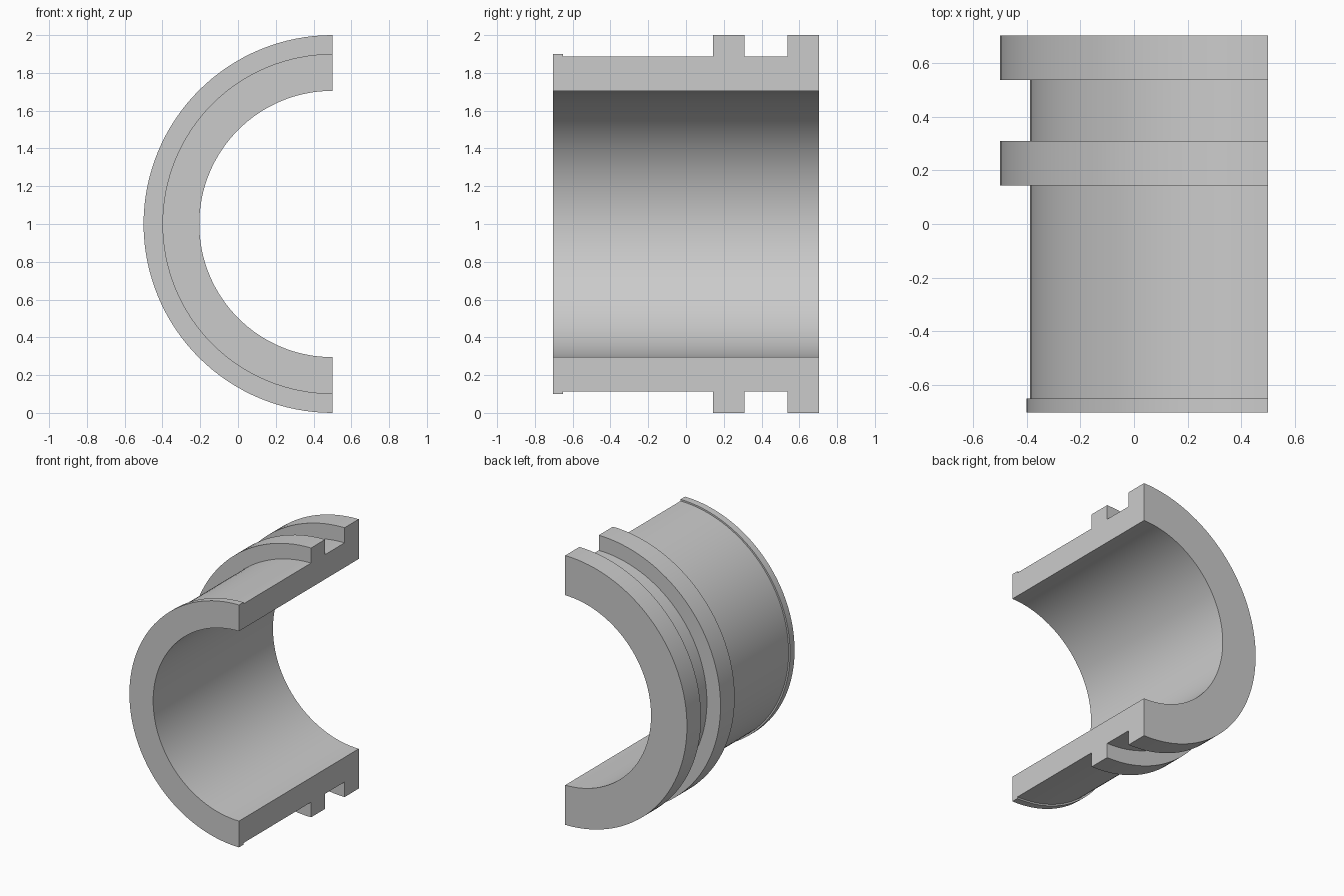
import bpy, bmesh, math
from mathutils import Vector, Matrix

cube = bpy.data.objects.get("Cube")
if cube:
    bpy.data.objects.remove(cube, do_unlink=True)

# One plain grey for the whole part
GREY = (0.6, 0.6, 0.6, 1.0)
grey = bpy.data.materials.new("plain_grey")
grey.use_nodes = True
grey.diffuse_color = GREY
grey.node_tree.nodes["Principled BSDF"].inputs["Base Color"].default_value = GREY

# Radii and stations along the sleeve axis, front to back
BORE, BODY, LIP, COLLAR = 0.705, 0.888, 0.9, 1.0
FRONT, BACK = -0.703, 0.703
AXIS = Vector((0.5, 0, 1))
SEGMENTS = 64

# Wall cross-section as (radius, y): front lip, body, middle collar, groove, end collar
profile = [
    (BORE, FRONT), (LIP, FRONT), (LIP, -0.65), (BODY, -0.65),
    (BODY, 0.143), (COLLAR, 0.143), (COLLAR, 0.309), (BODY, 0.309),
    (BODY, 0.537), (COLLAR, 0.537), (COLLAR, BACK), (BORE, BACK),
]

# Sweep the section half a turn about the axis; the cut ends stay flat
bm = bmesh.new()
rings = []
for i in range(SEGMENTS + 1):
    turn = Matrix.Rotation(-math.pi * i / SEGMENTS, 3, 'Y')
    rings.append([bm.verts.new(AXIS + turn @ Vector((0, y, r))) for r, y in profile])
for a, b in zip(rings, rings[1:]):
    for j in range(len(profile)):
        k = (j + 1) % len(profile)
        bm.faces.new((a[j], a[k], b[k], b[j]))
for end in (rings[0], rings[-1]):
    bm.faces.new(end)
bmesh.ops.recalc_face_normals(bm, faces=bm.faces)

mesh = bpy.data.meshes.new("half_sleeve")
bm.to_mesh(mesh)
bm.free()
mesh.materials.append(grey)
sleeve = bpy.data.objects.new("half_sleeve", mesh)
bpy.context.collection.objects.link(sleeve)

# Smooth curved walls with crisp edges
bpy.ops.object.select_all(action='DESELECT')
sleeve.select_set(True)
bpy.context.view_layer.objects.active = sleeve
bpy.ops.object.shade_smooth_by_angle(angle=math.radians(30))
